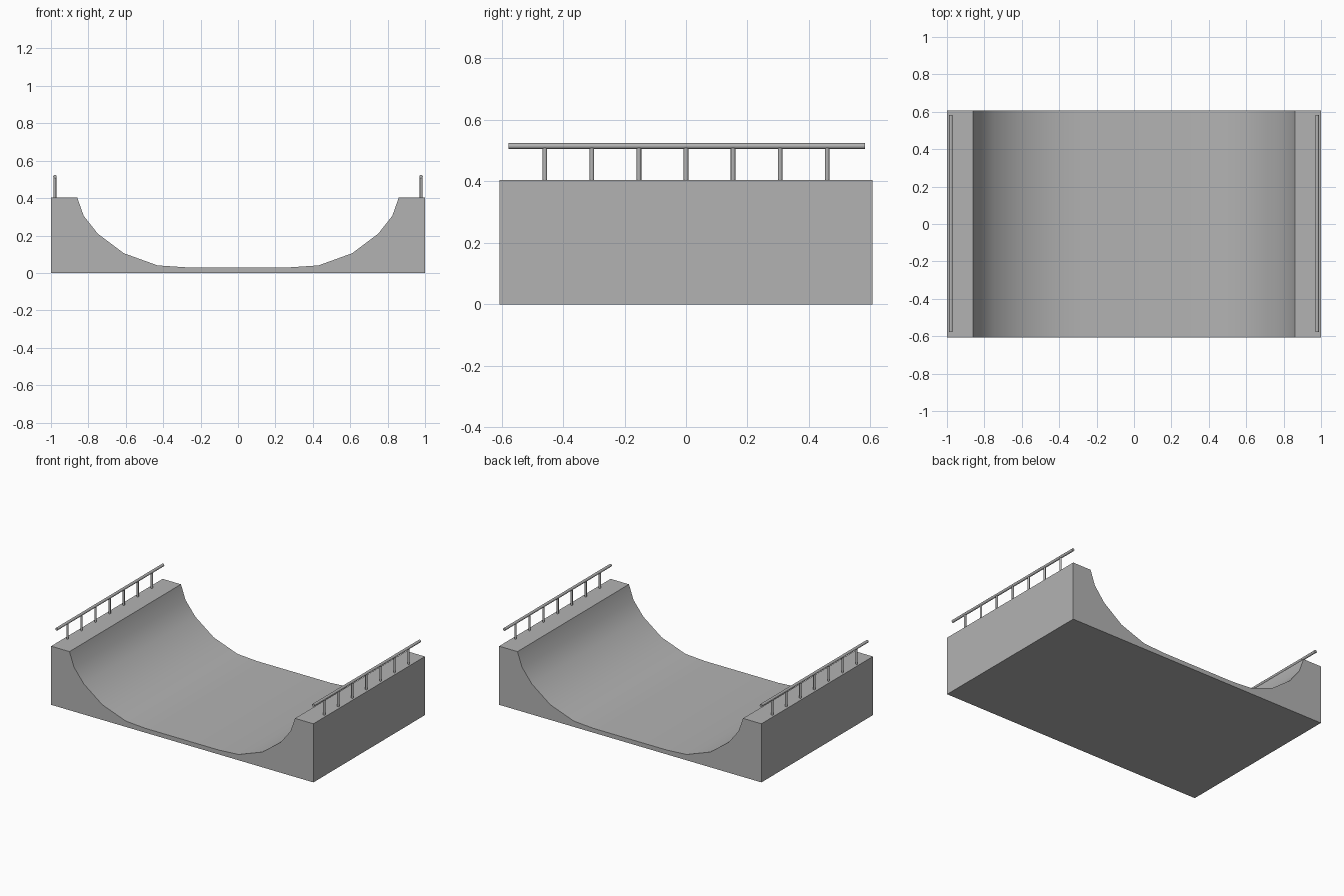
import bpy
import bmesh
import math
from mathutils import Matrix

cube = bpy.data.objects.get("Cube")
if cube:
    bpy.data.objects.remove(cube, do_unlink=True)

# One plain grey for everything
grey = bpy.data.materials.new("concrete grey")
grey.use_nodes = True
colour = (0.45, 0.45, 0.45, 1)
grey.diffuse_color = colour
grey.node_tree.nodes["Principled BSDF"].inputs["Base Color"].default_value = colour


def finish(bm, name):
    bmesh.ops.recalc_face_normals(bm, faces=bm.faces)
    mesh = bpy.data.meshes.new(name)
    bm.to_mesh(mesh)
    bm.free()
    mesh.materials.append(grey)
    obj = bpy.data.objects.new(name, mesh)
    bpy.context.collection.objects.link(obj)
    bpy.ops.object.select_all(action='DESELECT')
    obj.select_set(True)
    bpy.context.view_layer.objects.active = obj
    bpy.ops.object.shade_smooth_by_angle(angle=math.radians(40))
    return obj


def rod(bm, radius, length, matrix, sides):
    bmesh.ops.create_cone(bm, cap_ends=True, segments=sides, radius1=radius,
                          radius2=radius, depth=length, matrix=matrix)


# Ramp body: mirrored half profile extruded along y
half = [(0.28, 0.03), (0.43, 0.04), (0.61, 0.105), (0.75, 0.21),
        (0.825, 0.305), (0.86, 0.404), (1, 0.404), (1, 0)]
outline = half + [(-x, z) for x, z in reversed(half)]
depth = 1.214
bm = bmesh.new()
end = bm.faces.new([bm.verts.new((x, -depth / 2, z)) for x, z in outline])
swept = bmesh.ops.extrude_face_region(bm, geom=[end], use_keep_orig=True)
moved = [v for v in swept["geom"] if isinstance(v, bmesh.types.BMVert)]
bmesh.ops.translate(bm, verts=moved, vec=(0, depth, 0))
finish(bm, "ramp_body")

# Guard rails: one long tube on seven posts per platform
for side, label in ((1, "left"), (-1, "right")):
    x = 0.979 * side
    bm = bmesh.new()
    rod(bm, 0.0095, 1.16, Matrix.Translation((x, 0.002, 0.515))
        @ Matrix.Rotation(math.pi / 2, 4, 'X'), 12)
    finish(bm, label + "_rail")
    bm = bmesh.new()
    for i in range(-3, 4):
        rod(bm, 0.0075, 0.115, Matrix.Translation((x, i * 0.153, 0.455)), 12)
    finish(bm, label + "_rail_posts")
